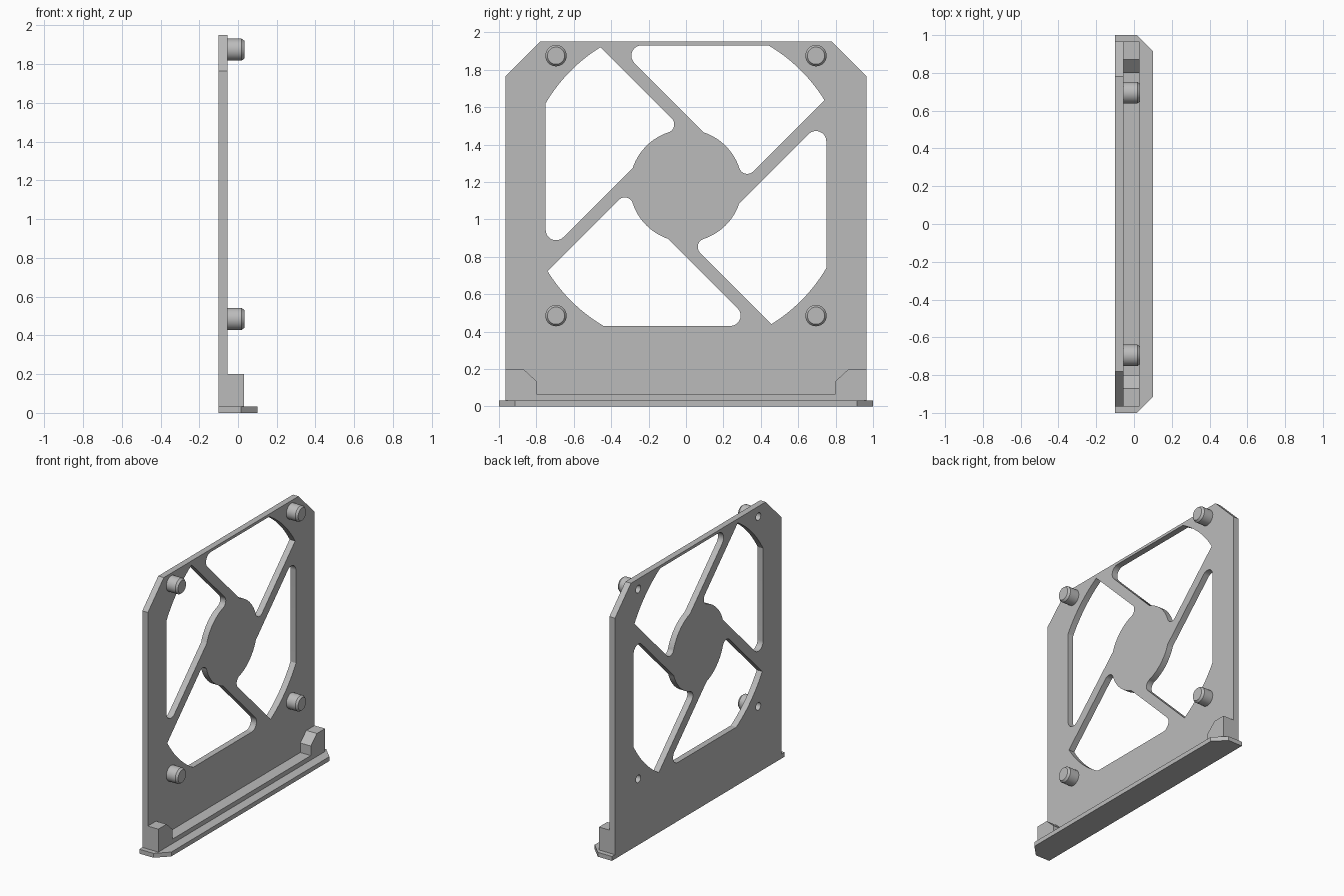
import bpy, bmesh, math
from mathutils import Matrix, Vector

if "Cube" in bpy.data.objects:
    bpy.data.objects.remove(bpy.data.objects["Cube"])

grey = bpy.data.materials.new("light grey plastic")
grey.use_nodes = True
COLOUR = (0.5, 0.5, 0.5, 1)
grey.diffuse_color = COLOUR
grey.node_tree.nodes["Principled BSDF"].inputs["Base Color"].default_value = COLOUR

CENTRE_Z = 1.18            # fan axis height
BACK, FACE = -0.1, -0.055  # plate thickness range in x
PEG_Y, PEG_DZ = 0.695, 0.695
HOLE_R = 0.028


def finish(name, bm, smooth=False):
    bmesh.ops.recalc_face_normals(bm, faces=bm.faces)
    mesh = bpy.data.meshes.new(name)
    bm.to_mesh(mesh)
    bm.free()
    mesh.materials.append(grey)
    ob = bpy.data.objects.new(name, mesh)
    bpy.context.collection.objects.link(ob)
    if smooth:
        smooth_edges(ob)
    return ob


def smooth_edges(ob):
    bpy.ops.object.select_all(action="DESELECT")
    ob.select_set(True)
    bpy.context.view_layer.objects.active = ob
    bpy.ops.object.shade_smooth_by_angle(angle=math.radians(30))


def prism(name, points, offset):
    """Extrude a closed 3D outline along an offset."""
    bm = bmesh.new()
    face = bm.faces.new([bm.verts.new(p) for p in points])
    ext = bmesh.ops.extrude_face_region(bm, geom=[face], use_keep_orig=True)
    verts = [v for v in ext["geom"] if isinstance(v, bmesh.types.BMVert)]
    bmesh.ops.translate(bm, verts=verts, vec=offset)
    return finish(name, bm)


def side_prism(name, outline, x0, x1):
    return prism(name, [(x0, y, z) for y, z in outline], (x1 - x0, 0, 0))


def mirrored(half):
    return half + [(-a, b) for a, b in reversed(half)]


def arc(cy, cz, r, start, end, steps):
    angles = [math.radians(start + (end - start) * i / steps) for i in range(steps + 1)]
    return [(cy + r * math.cos(a), cz + r * math.sin(a)) for a in angles]


# Plate with clipped upper corners
plate = side_prism("back_plate", mirrored([(0.965, 0), (0.965, 1.765), (0.78, 1.95)]), BACK, FACE)

# One fan opening: rim arc, flat edge, rounded corner, hub arc, spoke fillet
opening = arc(0, 0, 0.87, 31.7, 59.55, 14)
opening += arc(-0.237, 0.695, 0.055, 90, 225, 14)
opening += arc(0, 0, 0.3, 71.4, 18.3, 16)
opening += arc(0.3276, 0.108, 0.045, 198.3, 315, 14)

cutters = []
for k in range(4):
    turn = Matrix.Rotation(k * math.pi / 2, 2)
    outline = [turn @ Vector(p) for p in opening]
    cutters.append(side_prism("opening_cutter", [(p.x, p.y + CENTRE_Z) for p in outline], -0.2, 0.1))

peg_spots = [(sy * PEG_Y, CENTRE_Z + sz * PEG_DZ) for sy in (-1, 1) for sz in (-1, 1)]
for y, z in peg_spots:
    cutters.append(side_prism("hole_cutter", arc(y, z, HOLE_R, 0, 345, 23), -0.2, 0.1))

for cutter in cutters:
    mod = plate.modifiers.new("cut", "BOOLEAN")
    mod.operation, mod.solver, mod.object = "DIFFERENCE", "EXACT", cutter
bpy.context.view_layer.update()
cut_mesh = bpy.data.meshes.new_from_object(plate.evaluated_get(bpy.context.evaluated_depsgraph_get()))
plate.modifiers.clear()
plate.data = cut_mesh
for cutter in cutters:
    bpy.data.objects.remove(cutter)
smooth_edges(plate)

# Pegs: lathed, chamfered tip, blind hole from the back
PEG_PROFILE = [(-0.005, 0), (-0.005, HOLE_R), (FACE, HOLE_R), (FACE, 0.057),
               (0.018, 0.057), (0.033, 0.046), (0.033, 0)]
for i, (y, z) in enumerate(peg_spots):
    bm = bmesh.new()
    verts = [bm.verts.new((x, r, 0)) for x, r in PEG_PROFILE]
    edges = [bm.edges.new(pair) for pair in zip(verts, verts[1:])]
    bmesh.ops.spin(bm, geom=verts + edges, cent=(0, 0, 0), axis=(1, 0, 0),
                   angle=math.tau, steps=32)
    bmesh.ops.remove_doubles(bm, verts=bm.verts, dist=1e-4)
    bmesh.ops.translate(bm, verts=bm.verts, vec=(0, y, z))
    finish(f"mounting_peg_{i + 1}", bm, smooth=True)

# Low ledge with a raised block at each end
side_prism("ledge_with_end_blocks",
           mirrored([(0.965, 0.03), (0.965, 0.2), (0.87, 0.2), (0.8, 0.135), (0.8, 0.065)]),
           FACE, 0.03)

# Base flange with clipped outer corners
flange = [(y, x) for y, x in mirrored([(1, BACK), (1, 0.015), (0.915, 0.1)])]
prism("base_flange", [(x, y, 0) for y, x in flange], (0, 0, 0.032))
